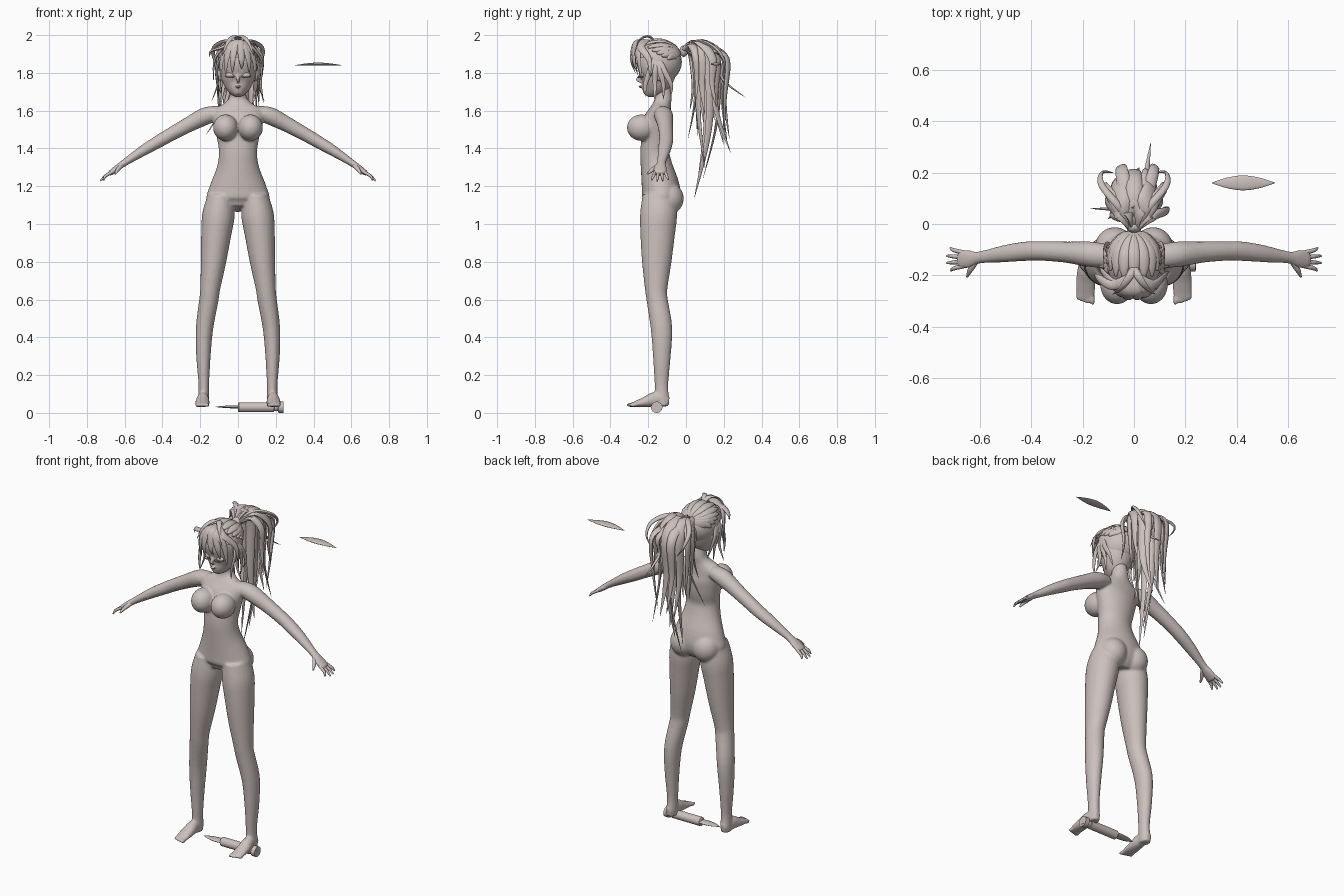
import bpy, bmesh, math
from mathutils import Vector, Matrix

clay = bpy.data.materials.new("warm_grey_clay")
clay.diffuse_color = (0.60, 0.53, 0.51, 1)
X, Y = Vector((1, 0, 0)), Vector((0, 1, 0))


def spline(rows, n):
    """Catmull-Rom through rows of equal length, n steps per span."""
    p = [rows[0]] + list(rows) + [rows[-1]]
    out = []
    for i in range(1, len(p) - 2):
        for k in range(n):
            t = k / n
            out.append([0.5 * (2 * b + (c - a) * t + (2 * a - 5 * b + 4 * c - d) * t * t
                               + (3 * b - a - 3 * c + d) * t ** 3)
                        for a, b, c, d in zip(p[i - 1], p[i], p[i + 1], p[i + 2])])
    return out + [list(rows[-1])]


def skin(bm, rows, hint, seg=16):
    """Tube through rows (x, y, z, half width along hint, half depth)."""
    pts = [Vector(r[:3]) for r in rows]
    rings = []
    for i, r in enumerate(rows):
        t = (pts[min(i + 1, len(pts) - 1)] - pts[max(i - 1, 0)]).normalized()
        s = (hint - t * hint.dot(t)).normalized()
        u = t.cross(s)
        rings.append([bm.verts.new(pts[i] + s * r[3] * math.cos(a) + u * r[4] * math.sin(a))
                      for a in (2 * math.pi * k / seg for k in range(seg))])
    for a, b in zip(rings, rings[1:]):
        for k in range(seg):
            bm.faces.new((a[k], a[(k + 1) % seg], b[(k + 1) % seg], b[k]))
    bm.faces.new(rings[0][::-1])
    bm.faces.new(rings[-1])


def loft(bm, rows, hint=X, side=1, n=4, seg=16):
    skin(bm, [[r[0] * side] + r[1:] for r in spline(rows, n)], hint, seg)


def ball(bm, c, r):
    m = Matrix.Translation(c) @ Matrix.Diagonal((*r, 1))
    return bmesh.ops.create_uvsphere(bm, u_segments=24, v_segments=16, radius=1, matrix=m)


def lock(bm, pts, w, d, hint, n=5):
    """Flat hair lock, swelling from the root and tapering to a point."""
    c = spline(pts, n)
    rows = []
    for i, p in enumerate(c):
        t = i / (len(c) - 1)
        f = max(0.03, min(1, 0.45 + 2.2 * t) * (1 - t ** 2.5))
        rows.append(p + [w * f, d * f])
    skin(bm, rows, hint, 10)


def finish(name, bm, remesh=0.0):
    bmesh.ops.recalc_face_normals(bm, faces=bm.faces)
    me = bpy.data.meshes.new(name)
    bm.to_mesh(me)
    bm.free()
    me.materials.append(clay)
    ob = bpy.data.objects.new(name, me)
    bpy.context.collection.objects.link(ob)
    me.shade_smooth()
    if remesh:
        m = ob.modifiers.new("blend", 'REMESH')
        m.mode, m.voxel_size, m.use_smooth_shade = 'VOXEL', remesh, True
        m = ob.modifiers.new("soften", 'SMOOTH')
        m.factor, m.iterations = 0.5, 6
    else:
        bpy.context.view_layer.objects.active = ob
        ob.select_set(True)
        bpy.ops.object.shade_smooth_by_angle(angle=math.radians(50))
        ob.select_set(False)
    return ob


# body: torso, legs, feet and arms blended into one skin
bm = bmesh.new()
loft(bm, [(0, -.14, 1.08, .10, .07), (0, -.13, 1.13, .165, .10), (0, -.135, 1.2, .15, .10),
          (0, -.155, 1.3, .112, .085), (0, -.165, 1.38, .101, .077), (0, -.155, 1.46, .113, .08),
          (0, -.15, 1.54, .132, .08), (0, -.135, 1.6, .135, .058), (0, -.125, 1.64, .07, .046),
          (0, -.122, 1.68, .044, .046), (0, -.14, 1.76, .042, .046)], seg=32)
for s in (1, -1):
    ball(bm, (.066 * s, -.236, 1.51), (.066, .077, .07))
    ball(bm, (.075 * s, -.092, 1.135), (.078, .08, .085))
    loft(bm, [(.09, -.14, 1.15, .07, .09), (.103, -.145, 1.05, .086, .098), (.115, -.15, .95, .08, .092),
              (.13, -.155, .8, .067, .078), (.147, -.158, .66, .053, .06), (.154, -.153, .6, .051, .056),
              (.177, -.13, .45, .046, .057), (.183, -.128, .3, .038, .047), (.181, -.13, .15, .028, .036),
              (.182, -.127, .08, .029, .037), (.184, -.127, .035, .028, .036)], side=s, seg=24)
    loft(bm, [(.184, -.09, .062, .018, .024), (.186, -.16, .071, .031, .04), (.188, -.22, .057, .038, .027),
              (.189, -.27, .046, .038, .015), (.189, -.285, .044, .034, .012)], side=s)
    for i in range(5):  # toes
        ball(bm, ((.16 + .0145 * i) * s, -.295 + .004 * i, .042), (.0085, .024 - .001 * i, .011))
    loft(bm, [(.10, -.125, 1.59, .045, .036), (.17, -.118, 1.572, .05, .047), (.26, -.11, 1.527, .042, .041),
              (.36, -.105, 1.472, .038, .036), (.42, -.106, 1.437, .038, .034), (.5, -.115, 1.39, .034, .029),
              (.6, -.13, 1.325, .024, .019), (.64, -.136, 1.296, .035, .017), (.675, -.138, 1.27, .036, .014),
              (.685, -.138, 1.262, .028, .01)], Y, s)
finish("body", bm, .0065)

# fingers and thumbs
bm = bmesh.new()
for s in (1, -1):
    for by, tip in ((-.111, (.715, -.093, 1.235)), (-.129, (.729, -.124, 1.228)),
                    (-.147, (.729, -.152, 1.228)), (-.164, (.712, -.182, 1.232))):
        mid = (.702, (by + tip[1]) / 2, 1.254)
        loft(bm, [(.665, by, 1.276, .009, .009), (*mid, .008, .008), (*tip, .004, .004)], Y, s, 4, 8)
    loft(bm, [(.615, -.145, 1.31, .012, .012), (.637, -.178, 1.287, .011, .011),
              (.65, -.206, 1.264, .004, .004)], X, s, 4, 8)
finish("fingers", bm)

# head with nose, lips and ears
bm = bmesh.new()
loft(bm, [(0, -.212, 1.682, .016, .018), (0, -.198, 1.70, .04, .044), (0, -.172, 1.735, .072, .077),
          (0, -.155, 1.785, .092, .096), (0, -.15, 1.85, .1, .112), (0, -.15, 1.91, .085, .1),
          (0, -.15, 1.955, .03, .04)], seg=32)
loft(bm, [(0, -.235, 1.80, .006, .006), (0, -.25, 1.775, .009, .010), (0, -.258, 1.762, .009, .008),
          (0, -.24, 1.752, .007, .006)], seg=10)
ball(bm, (0, -.243, 1.727), (.018, .009, .007))
for s in (1, -1):
    ball(bm, (.098 * s, -.14, 1.79), (.012, .022, .034))
finish("head", bm, .005)

# closed eyelids
bm = bmesh.new()
for s in (1, -1):
    ball(bm, (.042 * s, -.232, 1.788), (.024, .014, .014))
    lock(bm, [(.016 * s, -.248, 1.782), (.042 * s, -.252, 1.775), (.072 * s, -.228, 1.783)], .004, .004, Y)
finish("eyelids", bm)

# hair cap with lobes combed back to the ponytail root
bm = bmesh.new()
ball(bm, (0, -.148, 1.858), (.108, .126, .116))
bmesh.ops.delete(bm, geom=[f for f in bm.faces if (c := f.calc_center_median()).z < 1.765
                           or (c.y < -.165 and c.z < 1.88)], context='FACES')
for i in range(13):
    a = math.radians(-126 + 21 * i)
    start = Vector((math.sin(a) * .9, -math.cos(a) * .55, .84 - .75 * (abs(a) / 2.2) ** 1.1)).normalized()
    end = Vector((0, .88, .42)).normalized()
    pts = []
    for t in (0, .25, .5, .75, 1):
        d = (start.lerp(end, t) + Vector((start.x * .7, 0, .25)) * t * (1 - t)).normalized()
        pts.append((d.x * .108, -.148 + d.y * .125, 1.858 + d.z * .116))
    c = spline(pts, 5)
    rows = [p + [.004 + .02 * math.sin(math.pi * k / (len(c) - 1)), .009] for k, p in enumerate(c)]
    skin(bm, rows, Vector((math.cos(a), math.sin(a), -.5 * math.sin(a))), 10)
finish("hair_cap", bm)

# fringe and side locks, from the crown: tip x, y, z, half width
bm = bmesh.new()
for x, y, z, w in ((-.03, -.268, 1.80, .024), (.02, -.268, 1.82, .024), (-.065, -.255, 1.79, .024),
                   (.06, -.257, 1.80, .024), (-.09, -.232, 1.77, .024), (.09, -.235, 1.76, .024),
                   (-.15, -.20, 1.885, .02), (.13, -.19, 1.78, .022), (-.13, -.18, 1.75, .022)):
    o = Vector((x, y + .15, 0)).normalized()
    lock(bm, [(x * .1, -.2, 1.972), (x * .55, -.225 - .045 * abs(o.y), 1.965 - .2 * abs(x)),
              (x * .95, y - .022 * abs(o.y), max(z + .03, 1.87)), (x, y, z)], w, .009, Vector((-o.y, o.x, 0)))
for s in (1, -1):
    for x, y, z in ((.105, -.215, 1.675), (.14, -.165, 1.65), (.1, -.12, 1.66), (.085, -.08, 1.68)):
        lock(bm, [(.085 * s, -.16, 1.9), (.113 * s, (y - .16) / 2, 1.82),
                  (.108 * s, y, 1.74), (x * s, y, z)], .017, .008, Y)
    # small loops standing on the crown
    lock(bm, [(0, -.16, 1.965), (.015 * s, -.20, 1.993), (.05 * s, -.25, 1.97), (.085 * s, -.275, 1.89)],
         .016, .007, X)
finish("fringe", bm)

# ponytail: body x, y, top z, tip x, y, z, half width
bm = bmesh.new()
ball(bm, (0, -.012, 1.915), (.03, .022, .03))
for x, y, top, ex, ey, ez, w in (
        (-.1, .08, 1.95, -.09, .1, 1.5, .03), (.1, .08, 1.95, .1, .1, 1.58, .03),
        (-.07, .16, 1.96, -.06, .2, 1.42, .035), (.07, .16, 1.965, .06, .235, 1.38, .035),
        (0, .2, 1.96, .02, .22, 1.42, .035), (.03, .12, 1.96, 0, .045, 1.14, .036),
        (-.03, .11, 1.95, -.02, .06, 1.2, .036), (.04, .06, 1.94, .04, .1, 1.3, .035),
        (-.06, .05, 1.94, -.17, .06, 1.47, .022), (.05, .2, 1.94, .065, .315, 1.67, .024),
        (-.11, .14, 1.95, -.1, .15, 1.55, .026), (.115, .14, 1.955, .11, .16, 1.62, .028),
        (.125, .05, 1.94, .135, .05, 1.64, .022), (-.08, .03, 1.91, -.1, .02, 1.6, .022),
        (.08, .215, 1.92, .05, .2, 1.45, .026), (-.05, .215, 1.94, -.03, .23, 1.45, .03),
        (0, .04, 1.91, .01, .01, 1.45, .03), (.01, .17, 1.94, .01, .09, 1.24, .035)):
    o = Vector((x, y - .11, 0)).normalized()
    zm = 1.87 - (1.87 - ez) * .5
    lock(bm, [(x * .15, -.015, 1.92), (x * .6, y * .45 + .01, top), (x, y, 1.875),
              (x * .95, y * .9 + .012, zm), (ex, ey, ez)], w, .014, Vector((-o.y, o.x, 0)), 6)
for s in (1, -1):  # curled loops beside the root
    lock(bm, [(.01 * s, 0, 1.91), (.06 * s, .07, 1.965), (.125 * s, .15, 1.935), (.125 * s, .2, 1.87),
              (.08 * s, .2, 1.8)], .016, .011, Vector((s, -1, .5)), 6)
finish("ponytail", bm)

# loose leaf-shaped plate floating beside the head
bm = bmesh.new()
loft(bm, [(.303, .16, 1.84, .001, .001), (.36, .16, 1.845, .02, .005), (.425, .16, 1.847, .029, .008),
          (.49, .16, 1.845, .02, .005), (.549, .16, 1.84, .001, .001)], Y)
finish("loose_plate", bm)

# short tool on the floor: handle, end collar and leaf blade
bm = bmesh.new()
skin(bm, [(x, -.155, .03, r, r) for x, r in ((0, .02), (.004, .026), (.19, .026), (.192, .021),
                                             (.212, .021), (.214, .03), (.24, .03), (.241, .018),
                                             (.225, .018))], Y, 24)
finish("tool_handle", bm)
bm = bmesh.new()
loft(bm, [(.02, -.155, .032, .022, .008), (-.03, -.155, .032, .027, .008), (-.08, -.155, .032, .02, .005),
          (-.12, -.155, .032, .001, .001)], Y)
finish("tool_blade", bm)
